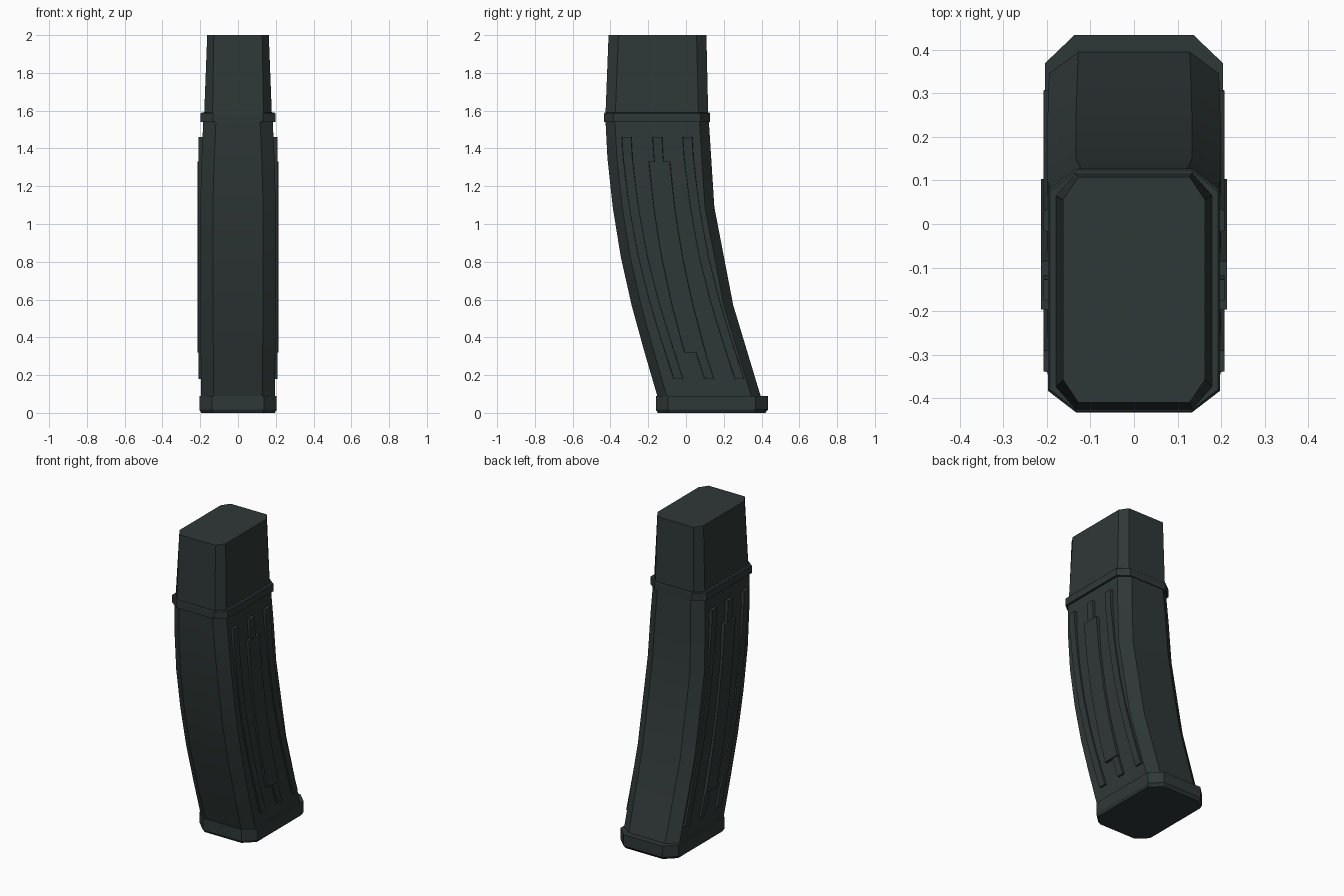
import bpy, bmesh

if "Cube" in bpy.data.objects:
    bpy.data.objects.remove(bpy.data.objects["Cube"])

mat = bpy.data.materials.new("dark green grey")
mat.diffuse_color = (0.028, 0.039, 0.038, 1)
mat.use_nodes = True
mat.node_tree.nodes["Principled BSDF"].inputs["Base Color"].default_value = mat.diffuse_color


def interp(table, z):
    for (z0, v0), (z1, v1) in zip(table, table[1:]):
        if z0 <= z <= z1:
            return v0 + (v1 - v0) * (z - z0) / (z1 - z0)
    return table[0][1] if z < table[0][0] else table[-1][1]


def octagon(hw, y0, y1, cx, cy, z):
    return [(-hw + cx, y0, z), (hw - cx, y0, z), (hw, y0 + cy, z), (hw, y1 - cy, z),
            (hw - cx, y1, z), (-hw + cx, y1, z), (-hw, y1 - cy, z), (-hw, y0 + cy, z)]


def loft(name, rings_list):
    """Skin one or more stacks of rings, capped at both ends."""
    bm = bmesh.new()
    for rings in rings_list:
        vs = [[bm.verts.new(p) for p in r] for r in rings]
        n = len(vs[0])
        for a, b in zip(vs, vs[1:]):
            for i in range(n):
                j = (i + 1) % n
                bm.faces.new((a[i], a[j], b[j], b[i]))
        bm.faces.new(vs[0][::-1])
        bm.faces.new(vs[-1])
    bmesh.ops.recalc_face_normals(bm, faces=bm.faces[:])
    me = bpy.data.meshes.new(name)
    bm.to_mesh(me)
    bm.free()
    me.materials.append(mat)
    ob = bpy.data.objects.new(name, me)
    bpy.context.collection.objects.link(ob)
    return ob


# curved body: front edge, back edge and half width against height
front = [(0.06, -0.143), (0.09, -0.152), (0.33, -0.222), (0.57, -0.288), (0.83, -0.346),
         (1.09, -0.388), (1.35, -0.416), (1.56, -0.427)]
back = [(0.06, 0.404), (0.09, 0.395), (0.57, 0.25), (1.09, 0.15), (1.56, 0.12)]
width = [(0.06, 0.195), (0.57, 0.2), (1.2, 0.2), (1.56, 0.183)]
loft("curved_body", [[octagon(interp(width, z), f, interp(back, z), 0.067, 0.05, z)
                      for z, f in front]])

# neck that tapers to the top
loft("neck", [[octagon(0.18, -0.427, 0.118, 0.045, 0.052, 1.56),
               octagon(0.163, -0.41, 0.108, 0.035, 0.052, 2.0)]])

# collar between body and neck
loft("collar", [[octagon(0.198, -0.433, 0.127, 0.065, 0.05, 1.54),
                 octagon(0.198, -0.433, 0.127, 0.065, 0.05, 1.585),
                 octagon(0.193, -0.43, 0.124, 0.063, 0.05, 1.59)]])

# base plate with a small lower bevel
loft("base_plate", [[octagon(0.195, -0.15, 0.42, 0.065, 0.062, 0.0),
                     octagon(0.205, -0.16, 0.434, 0.068, 0.065, 0.018),
                     octagon(0.205, -0.16, 0.434, 0.068, 0.065, 0.09)]])


def strip(name, y0, y1, z_low, z_high, depth, bend):
    """Raised strip on both sides, following the curve of the body."""
    stacks = []
    for side in (-1, 1):
        rings = []
        for i in range(13):
            z = z_low + (z_high - z_low) * i / 12
            s = bend * (interp(front, z) - interp(front, z_high))
            rings.append([(side * 0.17, y0 + s, z), (side * 0.17, y1 + s, z),
                          (side * depth, y1 + s - 0.004, z), (side * depth, y0 + s + 0.004, z)])
        stacks.append(rings)
    return loft(name, stacks)


# side ribs and the wide centre panel
for label, y in (("front", -0.343), ("middle", -0.18), ("back", -0.02)):
    strip(label + "_ribs", y, y + 0.056, 0.18, 1.46, 0.208, 1.13)
strip("centre_panels", -0.2, -0.082, 0.32, 1.33, 0.214, 0.97)

# smooth the gentle curve, keep the chamfers sharp
for ob in bpy.context.collection.objects:
    ob.select_set(True)
    bpy.context.view_layer.objects.active = ob
bpy.ops.object.shade_smooth_by_angle(angle=0.35)
